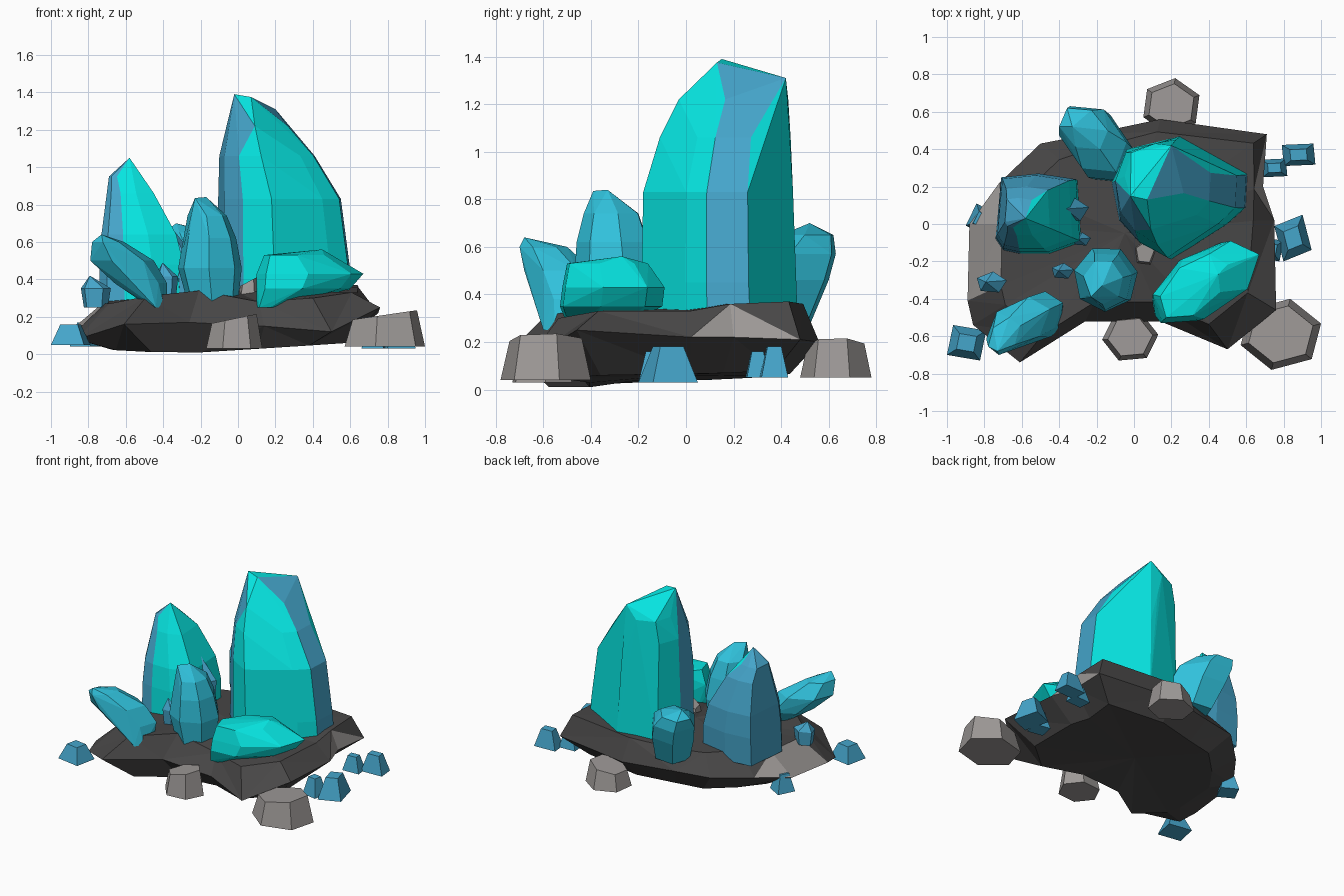
import bpy, bmesh, math

if "Cube" in bpy.data.objects:
    bpy.data.objects.remove(bpy.data.objects["Cube"])


def material(name, rgb):
    m = bpy.data.materials.new(name)
    m.diffuse_color = (*rgb, 1)
    m.use_nodes = True
    m.node_tree.nodes["Principled BSDF"].inputs["Base Color"].default_value = m.diffuse_color
    return m


TEAL = material("teal crystal", (0.002, 0.80, 0.77))
CYAN = material("cyan crystal", (0.03, 0.54, 0.72))
BLUE = material("blue crystal", (0.06, 0.38, 0.60))
DARK = material("dark rock", (0.065, 0.063, 0.063))
GREY = material("pale stone", (0.34, 0.32, 0.31))


def finish(name, bm, mats, rule=None):
    bmesh.ops.recalc_face_normals(bm, faces=bm.faces[:])
    bm.normal_update()
    for f in bm.faces:
        f.smooth = False
        if rule:
            f.material_index = int(rule(f))
    me = bpy.data.meshes.new(name)
    bm.to_mesh(me)
    bm.free()
    for m in mats:
        me.materials.append(m)
    ob = bpy.data.objects.new(name, me)
    bpy.context.collection.objects.link(ob)


def section(x0, x1, y0, y1, z, plan, tilt=0):
    """plan polygon stretched to fill the given bounds, optionally sloping up along x"""
    us, vs = [p[0] for p in plan], [p[1] for p in plan]
    pts = []
    for u, v in plan:
        s, t = (u - min(us)) / (max(us) - min(us)), (v - min(vs)) / (max(vs) - min(vs))
        pts.append((x0 + (x1 - x0) * s, y0 + (y1 - y0) * t, z + tilt * (s - .5)))
    return pts


def crystal(name, sections, tips=(), n=6, rot=0.2, skew=0, plan=None, mats=(CYAN,), rule=None, tilt=0):
    """faceted convex gem wrapped round stacked sections and tip points"""
    if plan is None:
        angles = [rot + math.tau * i / n for i in range(n)]
        plan = [(math.cos(a), math.sin(a) + skew * math.cos(a)) for a in angles]
    bm = bmesh.new()
    for s in sections:
        for p in section(*s, plan, tilt if s is sections[-1] else 0):
            bm.verts.new(p)
    for t in tips:
        bm.verts.new(t)
    r = bmesh.ops.convex_hull(bm, input=bm.verts[:])
    junk = {g for g in r["geom_interior"] + r["geom_unused"] if isinstance(g, bmesh.types.BMVert)}
    bmesh.ops.delete(bm, geom=list(junk), context="VERTS")
    bmesh.ops.dissolve_limit(bm, angle_limit=math.radians(4), verts=bm.verts[:], edges=bm.edges[:])
    finish(name, bm, mats, rule)


def azimuth(f):
    return math.degrees(math.atan2(f.normal.y, f.normal.x)) % 360


# Rock base: outline x, y, rim height, shoulder height, shoulder inset
outline = [(-.86, -.54, .08, .27, .8), (-.61, -.74, .16, .31, .8), (-.26, -.52, .17, .34, .8),
           (.14, -.52, .15, .28, .8), (.50, -.67, .12, .30, .8), (.76, -.46, .25, .33, .8),
           (.75, .02, .22, .33, .85), (.69, .20, .22, .36, .93), (.71, .48, .21, .37, .9),
           (.14, .56, .20, .36, .88), (-.24, .48, .20, .33, .85), (-.50, .43, .20, .33, .8),
           (-.72, .22, .18, .33, .8), (-.88, .00, .14, .29, .8), (-.89, -.41, .10, .27, .8)]
bm = bmesh.new()
low = [bm.verts.new((x * .76, y * .78, .065 * math.hypot(x * .76 + .33, y * .78 + .47)))
       for x, y, a, b, s in outline]
rim = [bm.verts.new((x, y, a)) for x, y, a, b, s in outline]
top = [bm.verts.new((x * s, y * s, b)) for x, y, a, b, s in outline]
under, crown = bm.verts.new((-.05, -.05, .06)), bm.verts.new((-.05, -.05, .35))
for i in range(len(outline)):
    j = (i + 1) % len(outline)
    for a, b in ((low, rim), (rim, top)):
        # alternate the diagonal so facets zigzag
        k, other = (j, i) if i % 2 == 0 else (i, j)
        bm.faces.new((a[i], a[j], b[k]))
        bm.faces.new((a[other], b[k], b[other]))
    bm.faces.new((low[j], low[i], under))
    bm.faces.new((top[i], top[j], crown))


def pale_patch(f):
    c = f.calc_center_median()
    left = c.z > .15 and c.x < -.68 and -.35 < c.y < .2
    right = .25 < c.z < .285 and c.x > .58 and .02 < c.y < .42
    return f.normal.z > 0 and (left or right)


finish("rock_base", bm, (DARK, GREY), pale_patch)

# Tall main crystal with blue side stripes
crystal("main_crystal",
        [(-.12, .61, -.19, .47, .28), (-.11, .60, -.19, .46, .45), (-.11, .55, -.18, .45, .83),
         (-.10, .41, -.11, .44, 1.06), (-.05, .27, -.03, .43, 1.22)],
        [(-.02, .15, 1.39), (.07, .13, 1.375), (.20, .42, 1.31)],
        plan=[(-.12, .22), (-.08, .02), (.03, -.10), (.20, -.19), (.50, 0), (.60, .09),
              (.61, .27), (.25, .47), (-.04, .40)],
        mats=(TEAL, BLUE),
        rule=lambda f: f.normal.z < .8 and (azimuth(f) < 22 or azimuth(f) > 340 or 185 < azimuth(f) < 237))

# Left crystal, blue on its outer and rear sides
crystal("left_crystal",
        [(-.74, -.28, -.16, .26, .27), (-.74, -.29, -.15, .27, .48), (-.73, -.33, -.13, .26, .64),
         (-.70, -.45, -.06, .20, .86), (-.69, -.54, -.02, .14, .95)],
        [(-.58, .03, 1.05)],
        plan=[(-.70, .25), (-.73, -.06), (-.69, -.12), (-.60, -.14), (-.45, -.14), (-.28, -.08),
              (-.30, .24), (-.5, .27)],
        mats=(TEAL, BLUE),
        rule=lambda f: f.normal.z < .8 and 70 < azimuth(f) < 259)

# Cyan crystals: front, leaning left and leaning back
crystal("front_crystal",
        [(-.27, .00, -.44, -.16, .28), (-.32, .02, -.47, -.13, .46), (-.29, -.01, -.46, -.16, .62),
         (-.27, -.06, -.43, -.20, .74)], [(-.23, -.39, .835), (-.17, -.33, .84)], n=7)
crystal("front_left_crystal",
        [(-.47, -.38, -.60, -.42, .25), (-.66, -.38, -.63, -.36, .38), (-.79, -.45, -.68, -.39, .50),
         (-.78, -.61, -.70, -.50, .60)], [(-.73, -.68, .64)], skew=.4)
crystal("back_crystal",
        [(-.30, .00, .22, .52, .27), (-.37, .00, .23, .60, .46), (-.40, -.04, .28, .63, .57),
         (-.40, -.14, .40, .62, .65)], [(-.33, .52, .70)], skew=-.3)

# Low teal crystal lying at the front right
crystal("low_crystal",
        [(.10, .25, -.49, -.28, .25), (.10, .60, -.53, -.10, .35), (.10, .67, -.52, -.09, .43),
         (.14, .50, -.50, -.16, .53)], [(.45, -.27, .56)], n=7, skew=.6, mats=(TEAL,))

# Little crystals on top of the rock
for i, (x, y, r, z0, z1) in enumerate([(-.33, .08, .09, .30, .69), (-.28, -.08, .05, .30, .50),
                                       (-.38, -.25, .06, .30, .49), (-.76, -.31, .08, .25, .42)]):
    m = z0 + .6 * (z1 - z0)
    crystal(f"little_crystal_{i + 1}",
            [(x - r * .8, x + r * .8, y - r * .6, y + r * .6, z0), (x - r, x + r, y - r * .7, y + r * .7, m)],
            [(x - r * .4, y, z1)], n=5, mats=(BLUE,))


def stub(name, x0, x1, y0, y1, z0, z1, n, rot, mat, taper, tilt=0):
    """flat-topped tapering block, its top sloping by tilt"""
    dx, dy = (x1 - x0) * taper, (y1 - y0) * taper
    crystal(name, [(x0, x1, y0, y1, z0), (x0 + dx, x1 - dx, y0 + dy, y1 - dy, z1)],
            n=n, rot=rot, mats=(mat,), tilt=tilt)


# Blue stubs around the rim
for i, s in enumerate([(-1.0, -.79, -.73, -.54, .05, .16, 4, .6), (-.90, -.73, -.07, .11, .04, .17, 4, .3),
                       (.75, .95, -.20, .05, .03, .18, 4, 1.1), (.79, .97, .31, .43, .05, .18, 4, .85),
                       (.68, .82, .25, .35, .05, .16, 4, .85), (.66, .80, -.20, -.07, .03, .16, 4, .6)]):
    stub(f"blue_stub_{i + 1}", *s, BLUE, .24)

# Pale loose stones, and a chip beside the main crystal
for i, s in enumerate([(.57, 1.0, -.78, -.40, .04, .21, 6, .3), (-.17, .13, -.73, -.48, .03, .19, 6, .1),
                       (.05, .35, .48, .78, .05, .19, 6, .4), (.00, .12, -.22, -.08, .30, .39, 5, .2)]):
    stub(f"pale_stone_{i + 1}", *s, GREY, .1, tilt=.05)
